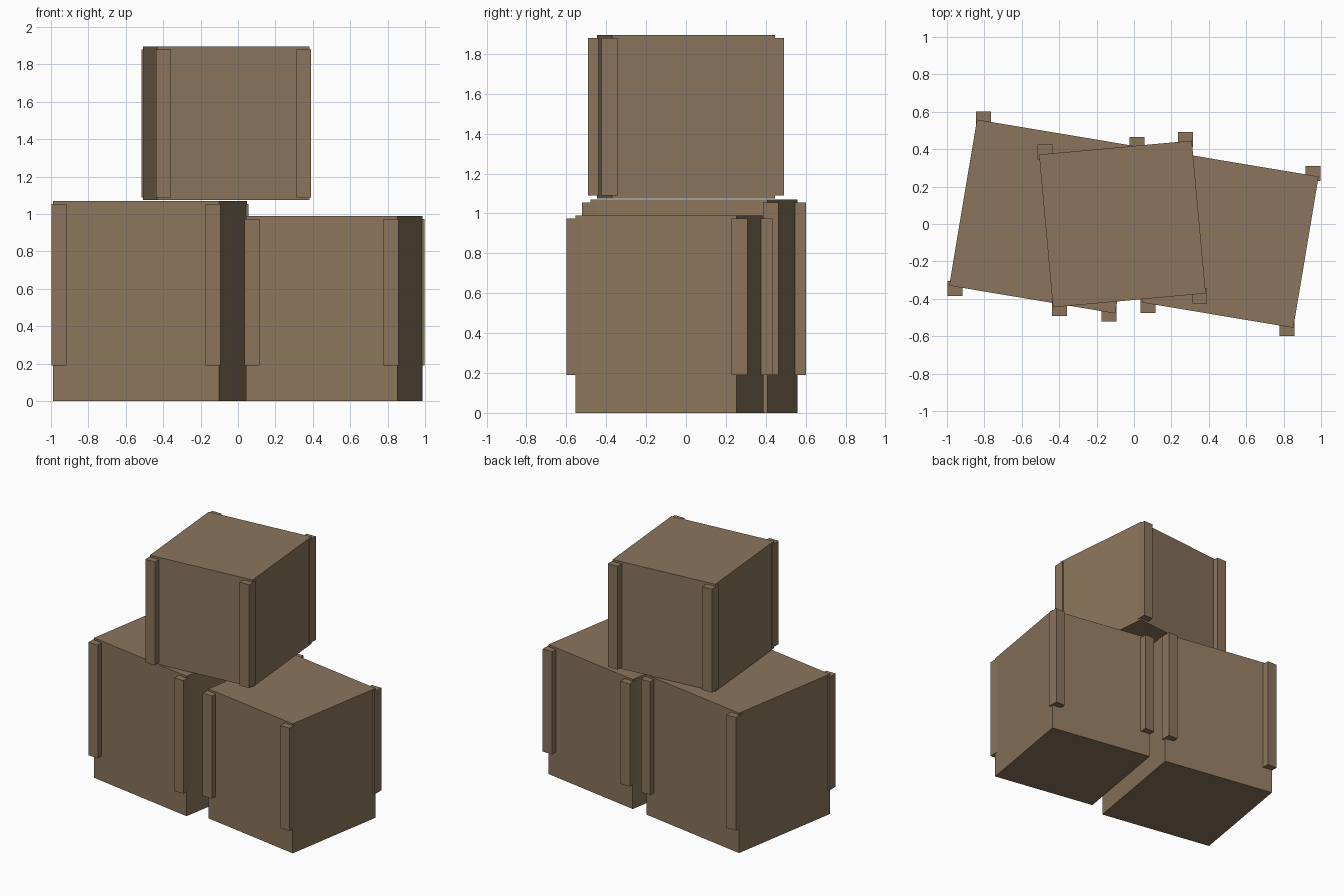
import bpy
from math import radians
from mathutils import Matrix, Vector

cube = bpy.data.objects.get("Cube")
if cube:
    bpy.data.objects.remove(cube, do_unlink=True)

# Single wood colour
wood = bpy.data.materials.new("brown_wood")
wood.use_nodes = True
colour = (0.258, 0.178, 0.107, 1)
wood.diffuse_color = colour
wood.node_tree.nodes["Principled BSDF"].inputs["Base Color"].default_value = colour


def box(name, centre, size, turn=0):
    bpy.ops.mesh.primitive_cube_add(size=1, location=centre, rotation=(0, 0, turn))
    obj = bpy.context.object
    obj.name = name
    obj.scale = size
    obj.data.materials.append(wood)


def crate(name, x, y, bottom, top, width, degrees, post_bottom):
    turn = radians(degrees)
    box(name, (x, y, (bottom + top) / 2), (width, width, top - bottom), turn)
    # Corner posts follow the crate's corners but stay square to the axes
    post_top = top - 0.015
    for sx, side in ((-1, "right"), (1, "left")):
        for sy, end in ((-1, "front"), (1, "back")):
            corner = Vector((sx * (width / 2 - 0.033), sy * (width / 2 + 0.01), 0))
            p = Matrix.Rotation(turn, 3, "Z") @ corner
            box(f"{name}_post_{end}_{side}",
                (x + p.x, y + p.y, (post_bottom + post_top) / 2),
                (0.08, 0.08, post_top - post_bottom))


# Two crates on the ground and one stacked on top
crate("large_crate", -0.47, 0.04, 0, 1.07, 0.90, -9.5, 0.19)
crate("small_crate", 0.515, -0.083, 0, 0.99, 0.82, -9.5, 0.19)
crate("top_crate", -0.062, 0, 1.075, 1.895, 0.82, 5.2, 1.09)
